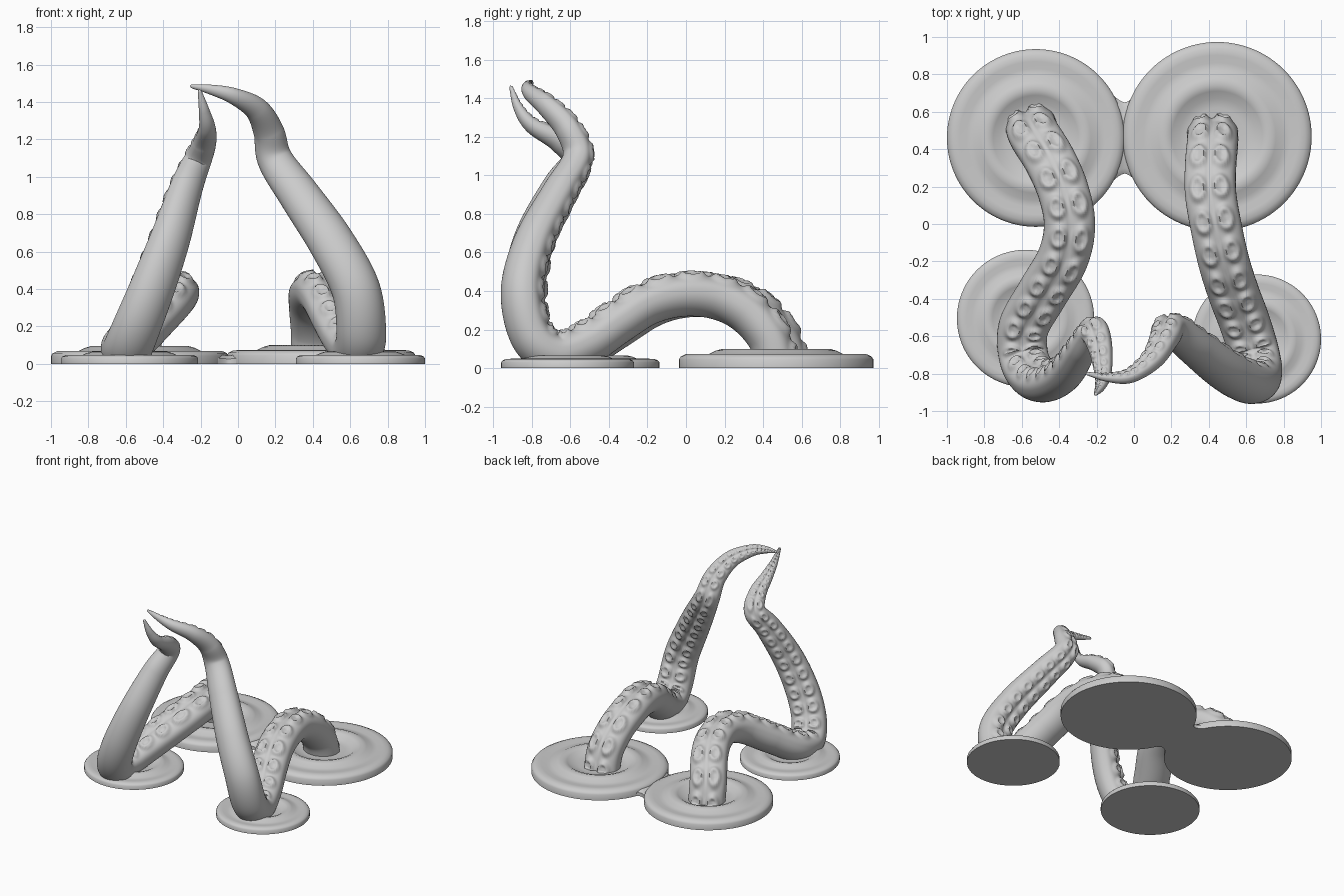
import bpy
import bmesh
from math import sin, cos, pi, exp, sqrt
from mathutils import Vector, Quaternion

cube = bpy.data.objects.get("Cube")
if cube:
    bpy.data.objects.remove(cube, do_unlink=True)

# One plain clay colour
clay = bpy.data.materials.new("grey clay")
clay.use_nodes = True
GREY = (0.6, 0.6, 0.6, 1)
clay.diffuse_color = GREY
clay.node_tree.nodes["Principled BSDF"].inputs["Base Color"].default_value = GREY


def finish(name, bm, sharp_angle):
    """Turn a bmesh into a smooth shaded object."""
    bmesh.ops.recalc_face_normals(bm, faces=bm.faces[:])
    mesh = bpy.data.meshes.new(name)
    bm.to_mesh(mesh)
    bm.free()
    mesh.materials.append(clay)
    obj = bpy.data.objects.new(name, mesh)
    bpy.context.collection.objects.link(obj)
    bpy.ops.object.select_all(action='DESELECT')
    obj.select_set(True)
    bpy.context.view_layer.objects.active = obj
    bpy.ops.object.shade_smooth_by_angle(angle=sharp_angle)
    return obj


def spline(points, t):
    """Catmull-Rom position; t counts control points."""
    i = min(int(t), len(points) - 2)
    u = t - i
    b, c = points[i], points[i + 1]
    a = points[i - 1] if i > 0 else b * 2 - c
    d = points[i + 2] if i + 2 < len(points) else c * 2 - b
    return (b * 2 + (c - a) * u + (a * 2 - b * 5 + c * 4 - d) * u * u
            + (b * 3 - a - c * 3 + d) * u ** 3) / 2


def bridge(bm, lower, upper):
    n = len(lower)
    for i in range(n):
        j = (i + 1) % n
        bm.faces.new((lower[i], lower[j], upper[j], upper[i]))


def sucker_height(lateral, phase):
    """Oval raised ring with a dished centre, in units of the arm radius."""
    d = sqrt(((abs(lateral) - 0.46) / 0.36) ** 2 + (phase / 0.46) ** 2)
    ring = 0.17 * exp(-((d - 0.62) / 0.26) ** 2)
    button = 0.07 * exp(-(d / 0.25) ** 2)
    groove = 0.07 * exp(-(lateral / 0.1) ** 2)
    return ring + button - groove


def tentacle(name, path, twist):
    """Tapered arm with two rows of suckers along its outer side."""
    points = [Vector(p) for p in path]
    steps, sides = 420, 56
    line = [spline(points, (len(points) - 1) * k / steps) for k in range(steps + 1)]
    travel = [0.0]
    for p, q in zip(line, line[1:]):
        travel.append(travel[-1] + (q - p).length)

    heading = points[4] - points[0]
    normal = Vector((-heading.x, -heading.y, 0)).normalized()
    phase, rings = 0.3, []
    bm = bmesh.new()
    for k, centre in enumerate(line):
        f = travel[k] / travel[-1]
        radius = 0.127 * (1 - f ** 4.5) + 0.01
        if k:
            phase += (travel[k] - travel[k - 1]) / (radius * 1.12)
        tangent = (line[min(k + 1, steps)] - line[max(k - 1, 0)]).normalized()
        normal = (normal - tangent * normal.dot(tangent)).normalized()
        turn = Quaternion(tangent, twist * min(1, max(0, (f - 0.5) * 4)))
        out = turn @ normal
        side = tangent.cross(out)
        ring = []
        for s in range(sides):
            a = 2 * pi * s / sides
            x, z = cos(a), sin(a)
            lift = z * 0.86
            if z > 0:
                flat = z ** 0.7 * 0.72
                mask = min(1, z * 2.2)
                lift = flat + sucker_height(x, phase % 1 - 0.5) * mask
            p = centre + side * (x * radius) + out * (lift * radius)
            p.z = max(p.z, 0.01)
            ring.append(bm.verts.new(p))
        rings.append(ring)
    for lower, upper in zip(rings, rings[1:]):
        bridge(bm, lower, upper)
    bm.faces.new(rings[0])
    # Rounded tip
    tip = bm.verts.new(line[-1] + tangent * 0.008)
    for i in range(sides):
        bm.faces.new((rings[-1][i], rings[-1][(i + 1) % sides], tip))
    return finish(name, bm, 1.4)


def ripple_disc(name, x, y, radius, height):
    """Water-like puddle with concentric ripples and a flat underside."""
    profile = [(0.1, 0.5), (0.3, 0.55), (0.4, 0.6), (0.48, 0.88), (0.55, 1),
               (0.62, 0.9), (0.7, 0.7), (0.78, 0.66), (0.86, 0.74),
               (0.93, 0.72), (0.98, 0.6), (1, 0.45), (1, 0)]
    sides = 96
    bm = bmesh.new()
    rings = []
    for r, h in profile:
        rings.append([bm.verts.new((x + radius * r * cos(2 * pi * i / sides),
                                    y + radius * r * sin(2 * pi * i / sides),
                                    height * h)) for i in range(sides)])
    for inner, outer in zip(rings, rings[1:]):
        bridge(bm, inner, outer)
    bm.faces.new(rings[0])
    bm.faces.new(rings[-1])
    return finish(name, bm, 0.9)


def web(name, x0, x1, y, wide, narrow):
    """Waisted bridge of liquid joining the two rear puddles."""
    bm = bmesh.new()
    rings = []
    count = 20
    for i in range(count + 1):
        t = 2 * i / count - 1
        half = narrow + (wide - narrow) * abs(t) ** 1.5
        z = 0.045 + 0.01 * abs(t)
        x = x0 + (x1 - x0) * i / count
        section = [(-1, 0), (-1, 0.6), (-0.85, 1), (0.85, 1), (1, 0.6), (1, 0)]
        rings.append([bm.verts.new((x, y + half * a, z * h)) for a, h in section])
    for near, far in zip(rings, rings[1:]):
        bridge(bm, near, far)
    bm.faces.new(rings[0])
    bm.faces.new(rings[-1])
    return finish(name, bm, 0.9)


# Puddles under each place where an arm meets the ground
ripple_disc("rear_right_puddle", -0.525, 0.46, 0.475, 0.095)
ripple_disc("rear_left_puddle", 0.445, 0.468, 0.505, 0.1)
ripple_disc("front_right_puddle", -0.58, -0.505, 0.367, 0.065)
ripple_disc("front_left_puddle", 0.655, -0.615, 0.345, 0.065)
web("puddle_web", -0.2, 0.1, 0.46, 0.34, 0.19)

# Arms: arch from the rear puddle, dip at the front one, then rise to a tip
tentacle("right_tentacle", [
    (-.55, .52, .02), (-.53, .47, .17), (-.45, .34, .31), (-.38, .18, .37),
    (-.345, 0, .38), (-.38, -.18, .33), (-.49, -.37, .21), (-.59, -.55, .1),
    (-.59, -.71, .08), (-.54, -.81, .2), (-.46, -.84, .4), (-.365, -.79, .66),
    (-.28, -.66, .93), (-.22, -.57, 1.08), (-.18, -.66, 1.18),
    (-.165, -.8, 1.26), (-.18, -.87, 1.35), (-.205, -.91, 1.46)], 0.4)
tentacle("left_tentacle", [
    (.42, .48, .02), (.42, .43, .17), (.41, .31, .3), (.41, .16, .37),
    (.44, -.02, .385), (.48, -.2, .34), (.53, -.36, .24), (.59, -.52, .13),
    (.64, -.68, .08), (.66, -.8, .17), (.63, -.85, .4), (.5, -.79, .65),
    (.33, -.66, .9), (.2, -.56, 1.09), (.165, -.61, 1.24), (.1, -.72, 1.36),
    (-.02, -.81, 1.43), (-.14, -.82, 1.465), (-.25, -.8, 1.485)], 0)
